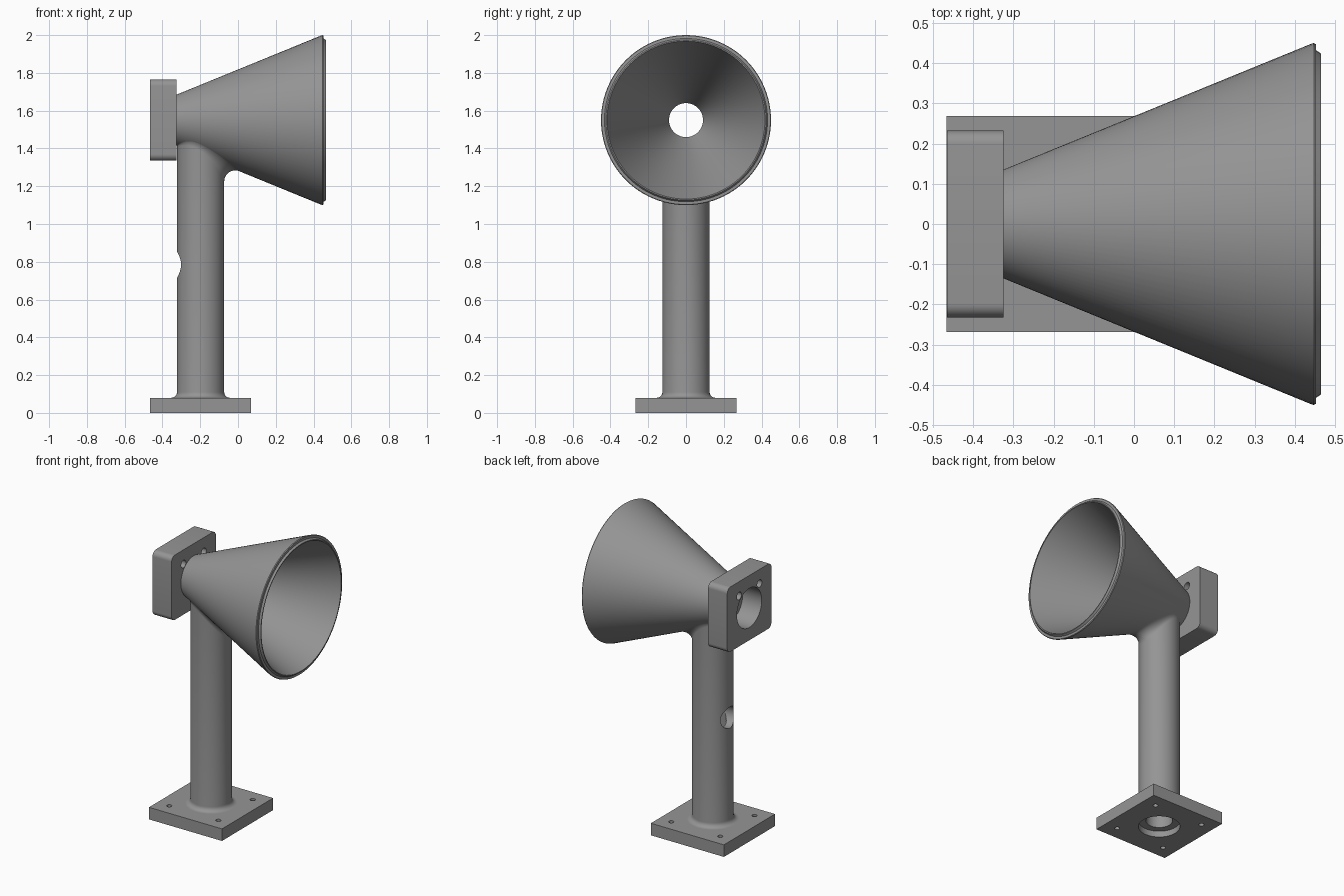
import bpy, bmesh, math
from mathutils import Matrix, Vector

if "Cube" in bpy.data.objects:
    bpy.data.objects.remove(bpy.data.objects["Cube"])

grey = bpy.data.materials.new("mid_grey")
grey.diffuse_color = (0.30, 0.30, 0.30, 1)
grey.use_nodes = True
grey.node_tree.nodes["Principled BSDF"].inputs["Base Color"].default_value = grey.diffuse_color

SEG = 96
COL_X, COL_R = -0.198, 0.125      # column axis and radius
AXIS_Z = 1.55                     # horn axis height
BACK_X, RIM_X = -0.325, 0.447     # horn ends
BACK_R, RIM_R = 0.135, 0.45


def finish(name, bm, smooth=True):
    bmesh.ops.recalc_face_normals(bm, faces=bm.faces)
    mesh = bpy.data.meshes.new(name)
    bm.to_mesh(mesh)
    bm.free()
    mesh.materials.append(grey)
    ob = bpy.data.objects.new(name, mesh)
    bpy.context.collection.objects.link(ob)
    if smooth:
        shade(ob)
    return ob


def shade(ob):
    bpy.ops.object.select_all(action='DESELECT')
    ob.select_set(True)
    bpy.context.view_layer.objects.active = ob
    bpy.ops.object.shade_smooth_by_angle(angle=math.radians(30))


def skin(bm, rings, closed=False):
    """Bridge equal rings of points; cap the ends unless closed."""
    vs = [[bm.verts.new(p) for p in ring] for ring in rings]
    pairs = list(zip(vs, vs[1:])) + ([(vs[-1], vs[0])] if closed else [])
    for a, b in pairs:
        for i in range(len(a)):
            j = (i + 1) % len(a)
            bm.faces.new((a[i], a[j], b[j], b[i]))
    if not closed:
        bm.faces.new(vs[0])
        bm.faces.new(vs[-1])


def box(name, lo, hi):
    bm = bmesh.new()
    bmesh.ops.create_cube(bm, size=1)
    lo, hi = Vector(lo), Vector(hi)
    for v in bm.verts:
        v.co = (lo + hi) / 2 + v.co * (hi - lo)
    return bm


def drill(target, start, end, r, seg=48):
    """Subtract a round hole running from start to end."""
    start, end = Vector(start), Vector(end)
    d = end - start
    bm = bmesh.new()
    rot = d.to_track_quat('Z', 'Y').to_matrix().to_4x4()
    bmesh.ops.create_cone(bm, cap_ends=True, segments=seg, radius1=r, radius2=r,
                          depth=d.length,
                          matrix=Matrix.Translation((start + end) / 2) @ rot)
    cutter = finish("hole_cutter", bm, False)
    mod = target.modifiers.new("hole", 'BOOLEAN')
    mod.operation, mod.solver, mod.object = 'DIFFERENCE', 'EXACT', cutter
    bpy.context.view_layer.objects.active = target
    bpy.ops.object.modifier_apply(modifier=mod.name)
    bpy.data.objects.remove(cutter)


# Horn: hollow cone with a stepped rim
profile = [(BACK_X, BACK_R), (RIM_X - 0.004, RIM_R - 0.001), (RIM_X, RIM_R),
           (RIM_X + 0.005, RIM_R - 0.003), (RIM_X + 0.006, 0.432), (0.465, 0.424),
           (0.465, 0.418), (BACK_X, 0.09)]
bm = bmesh.new()
skin(bm, [[(x, r * math.cos(2 * math.pi * i / SEG), AXIS_Z + r * math.sin(2 * math.pi * i / SEG))
           for i in range(SEG)] for x, r in profile], closed=True)
finish("horn", bm)


def underside(a, r):
    """Height of the horn's lower surface at polar position around the column."""
    x, y = COL_X + r * math.cos(a), r * math.sin(a)
    R = BACK_R + (RIM_R - BACK_R) * (x - BACK_X) / (RIM_X - BACK_X)
    return AXIS_Z - math.sqrt(max(R * R - y * y, 0))


# Column: flared foot, straight shaft, filleted joint following the horn
FOOT, JOINT, STEPS = 0.03, 0.058, 8
foot = [(COL_R + FOOT, 0.06)]
foot += [(COL_R + FOOT - FOOT * math.sin(t), 0.08 + FOOT - FOOT * math.cos(t))
         for t in (math.pi / 2 * k / 6 for k in range(7))]
columns = []
for i in range(SEG):
    a = 2 * math.pi * i / SEG
    h = underside(a, COL_R)
    m = (underside(a, COL_R + 0.015) - h) / 0.015
    phi = math.pi / 2 + math.atan(m)
    t = JOINT / math.tan(phi / 2)
    if math.cos(a) < 0:                       # joint fades out at the back
        t *= 1 - math.cos(a) ** 2
    r2 = COL_R + t * math.cos(math.atan(m)) + 0.0002
    p0, p1, p2 = (COL_R, h - t - 0.0005), (COL_R, h), (r2, underside(a, r2) + 0.001)
    w = math.sin(phi / 2)
    line = list(foot)
    for k in range(STEPS + 1):
        u = k / STEPS
        b = ((1 - u) ** 2, 2 * w * u * (1 - u), u * u)
        line.append(tuple(sum(c * p[n] for c, p in zip(b, (p0, p1, p2))) / sum(b)
                          for n in (0, 1)))
    # hidden top that stays inside the horn wall
    line += [(r, underside(a, r) + 0.015) for r in (0.115, 0.07, 0.02)]
    columns.append([(COL_X + r * math.cos(a), r * math.sin(a), z) for r, z in line])
bm = bmesh.new()
skin(bm, list(zip(*columns)))
column = finish("column", bm, False)
drill(column, (COL_X, 0, -0.1), (COL_X, 0, 1.28), 0.08, 64)
drill(column, (-0.45, 0, 0.785), (COL_X, 0, 0.785), 0.07)
shade(column)

# Base plate: bore, counterbore and four screw holes
B = 0.268
base = finish("base_plate", box("base", (COL_X - B, -B, 0), (COL_X + B, B, 0.08)), False)
drill(base, (COL_X, 0, -0.1), (COL_X, 0, 0.2), 0.08, 64)
drill(base, (COL_X, 0, -0.1), (COL_X, 0, 0.04), 0.125, 64)
for sx in (-1, 1):
    for sy in (-1, 1):
        drill(base, (COL_X + sx * 0.18, sy * 0.18, -0.1), (COL_X + sx * 0.18, sy * 0.18, 0.2), 0.016, 24)
shade(base)

# Rear mounting block: rounded corners, large bore, two screw holes
bm = box("block", (-0.465, -0.232, 1.335), (BACK_X, 0.232, 1.765))
edges = [e for e in bm.edges if abs(e.verts[0].co.x - e.verts[1].co.x) > 0.1]
bmesh.ops.bevel(bm, geom=edges, offset=0.034, segments=8, profile=0.5, affect='EDGES')
block = finish("mounting_block", bm, False)
drill(block, (-0.6, 0, AXIS_Z), (-0.2, 0, AXIS_Z), 0.13, 64)
for sy in (-1, 1):
    drill(block, (-0.6, sy * 0.107, 1.67), (-0.2, sy * 0.107, 1.67), 0.025, 32)
shade(block)
